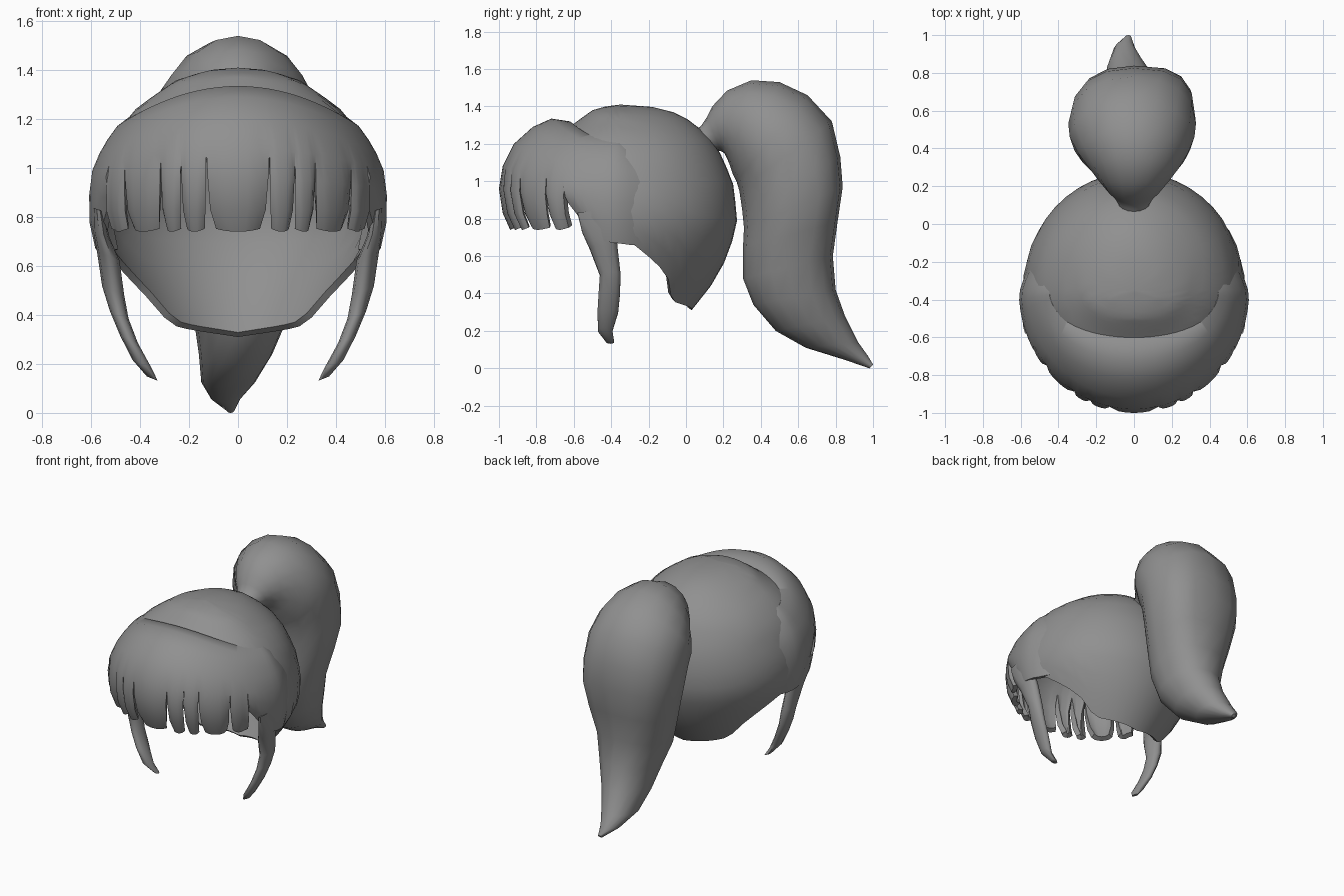
import bpy, bmesh, math
from mathutils import Vector

if "Cube" in bpy.data.objects:
    bpy.data.objects.remove(bpy.data.objects["Cube"])

AXIS_Y = -0.35  # vertical axis of the head shell

hair = bpy.data.materials.new("grey_hair")
hair.diffuse_color = (0.28, 0.28, 0.28, 1)
hair.use_nodes = True
hair.node_tree.nodes["Principled BSDF"].inputs["Base Color"].default_value = hair.diffuse_color


def lerp_table(table, k):
    """Piecewise linear lookup in a list of (key, value), keys ascending."""
    if k <= table[0][0]:
        return table[0][1]
    for (a, va), (b, vb) in zip(table, table[1:]):
        if k <= b:
            return va + (vb - va) * (k - a) / (b - a)
    return table[-1][1]


def finish(name, bm, thickness=0.0, angle=45):
    mesh = bpy.data.meshes.new(name)
    bm.to_mesh(mesh)
    bm.free()
    obj = bpy.data.objects.new(name, mesh)
    bpy.context.collection.objects.link(obj)
    mesh.materials.append(hair)
    bpy.ops.object.select_all(action='DESELECT')
    obj.select_set(True)
    bpy.context.view_layer.objects.active = obj
    if thickness:
        mod = obj.modifiers.new("thickness", 'SOLIDIFY')
        mod.thickness = thickness
        mod.offset = -1
        bpy.ops.object.modifier_apply(modifier=mod.name)
    bpy.ops.object.shade_smooth_by_angle(angle=math.radians(angle))
    return obj


def grid_faces(bm, columns):
    """Bridge neighbouring columns of points, each listed top to bottom."""
    cols = [[bm.verts.new(p) for p in c] for c in columns]
    for a, b in zip(cols, cols[1:]):
        for i in range(len(a) - 1):
            bm.faces.new((a[i], a[i + 1], b[i + 1], b[i]))


def loft(name, sections, sides=14):
    """Closed tube through sections (centre, half axis, half axis, fullness).
    Fullness below 1 squares off the half that faces the first axis."""
    bm = bmesh.new()
    rings = []
    for c, u, v, full in sections:
        ring = []
        for k in range(sides):
            a = 2 * math.pi * k / sides
            cu, cv = math.cos(a), math.sin(a)
            if cu > 0.001 and abs(cv) > 0.001:
                p = full if cv > 0 else (1 + full) / 2
                cu, cv = cu ** p, math.copysign(abs(cv) ** p, cv)
            ring.append(bm.verts.new(c + u * cu + v * cv))
        rings.append(ring)
    for a, b in zip(rings, rings[1:]):
        for k in range(sides):
            n = (k + 1) % sides
            bm.faces.new((a[k], a[n], b[n], b[k]))
    bm.faces.new(rings[0])
    bm.faces.new(rings[-1])
    bmesh.ops.recalc_face_normals(bm, faces=bm.faces)
    return finish(name, bm, angle=60)


# --- Head cap: radii by height for front, side and back; hem height by angle
TOP = 1.41
FRONT = [(.7, .55), (.95, .58), (1.1, .52), (1.2, .41), (1.3, .26),
         (1.33, .22), (1.38, .15), (1.4, .08), (TOP, 0)]
SIDE = [(.31, .32), (.36, .36), (.5, .45), (.6, .51), (.7, .57), (.82, .59),
        (.95, .575), (1.13, .51), (1.25, .41), (1.36, .25), (1.4, .12), (TOP, 0)]
BACK = [(.31, .38), (.5, .53), (.7, .605), (.8, .625), (1.0, .6), (1.2, .51),
        (1.29, .415), (1.33, .36), (1.38, .26), (1.405, .13), (TOP, 0)]
HEM = [(0, 1.25), (45, 1.18), (70, 1.08), (82, .85), (92, .66), (97, .66),
       (105, .6), (118, .5), (130, .36), (145, .34), (180, .31)]

columns = []
for j in range(49):
    deg = -180 + 7.5 * j
    phi = math.radians(deg)
    hem = lerp_table(HEM, abs(deg))
    col = []
    for i in range(15):
        z = TOP - (TOP - hem) * (i / 14) ** 1.7
        depth = lerp_table(FRONT if abs(deg) < 90 else BACK, z)
        col.append((lerp_table(SIDE, z) * math.sin(phi),
                    AXIS_Y - depth * math.cos(phi), z))
    columns.append(col)
bm = bmesh.new()
grid_faces(bm, columns)
bmesh.ops.remove_doubles(bm, verts=bm.verts, dist=0.0005)
finish("head_cap", bm, 0.03)

# --- Fringe: puffed band over the forehead, split into tapered strands
MID = [(.2, 1.27), (.27, 1.32), (.37, 1.335), (.47, 1.29), (.57, 1.2),
       (.63, 1.08), (.65, .96), (.63, .83), (.59, .74)]
EDGE = [(.41, 1.18), (.45, 1.205), (.495, 1.17), (.535, 1.115), (.567, 1.06),
        (.597, .99), (.61, .91), (.608, .82), (.585, .74)]
TAPER = [0, 0, 0, 0, 0, 0, .04, .11, .27]
SINK = [0, 0, 0, 0, 0, 0, .015, .02, .02]
SIDE_HEM = [(62, .88), (67, .82), (73, .74), (80, .68), (95, .66)]
TUCK = [(88, 0), (104, .05)]   # rear ends slide under the cap


def fringe_column(mid, half, u, strand):
    col = []
    # the outermost strands stay joined to the side panels
    tapered = strand and abs(mid + half * u) < 61.9
    for i in range(9):
        deg = mid + half * u * (1 - (TAPER[i] if tapered else 0))
        phi = math.radians(deg)
        w = math.sin(phi) ** 2
        z = MID[i][1] * (1 - w) + EDGE[i][1] * w
        sink = lerp_table(TUCK, abs(deg))
        if strand:
            sink += SINK[i] * u ** 4 if tapered else 0
            if i == 8:
                z += .012 * u * u
        else:
            z += (lerp_table(SIDE_HEM, abs(deg)) - .74) * max(0, (i - 5) / 3)
        col.append(((EDGE[i][0] - sink) * math.sin(phi),
                    AXIS_Y - (MID[i][0] - sink) * math.cos(phi), z))
    return col


bm = bmesh.new()
splits = [-104, -62, -51, -32, -23, -12.5, 12.5, 23, 32, 51, 62, 104]
for lo, hi in zip(splits, splits[1:]):
    is_strand = abs(lo + hi) < 130
    n = 6 if is_strand else 9
    grid_faces(bm, [fringe_column((lo + hi) / 2, (hi - lo) / 2, -1 + 2 * k / n,
                                  is_strand) for k in range(n + 1)])
bmesh.ops.remove_doubles(bm, verts=bm.verts, dist=0.0005)
finish("fringe", bm, 0.035)

# --- Side locks: x, y, z, half width, half depth
LOCK = [(.57, -.475, .83, .022, .11), (.558, -.46, .73, .033, .1),
        (.53, -.44, .64, .046, .078), (.51, -.405, .5, .045, .058),
        (.485, -.41, .4, .038, .06), (.445, -.418, .3, .036, .058),
        (.392, -.432, .2, .038, .04), (.35, -.405, .14, .022, .022)]
for sx, side in ((-1, "left"), (1, "right")):
    loft("side_lock_" + side,
         [(Vector((sx * x, y, z)), Vector((w, 0, w * .4 * sx)), Vector((0, d, 0)), 1)
          for x, y, z, w, d in LOCK], 10)

# --- Ponytail: outer y z, inner y z, half width, sideways shift, fullness
TAIL = [(.02, 1.26, .08, 1.14, .08, 0, 1), (.08, 1.295, .15, 1.165, .085, 0, 1),
        (.11, 1.34, .19, 1.16, .11, 0, 1), (.14, 1.4, .205, 1.15, .14, 0, 1),
        (.22, 1.485, .22, 1.12, .18, 0, 1), (.35, 1.54, .235, 1.085, .235, 0, 1),
        (.5, 1.53, .25, 1.04, .29, -.005, 1), (.65, 1.46, .27, 1.0, .33, -.01, 1),
        (.78, 1.32, .285, .95, .338, -.01, .9),
        (.825, 1.13, .3, .85, .33, -.005, .75), (.838, .97, .31, .75, .315, 0, .68),
        (.81, .78, .305, .65, .28, 0, .7), (.785, .6, .305, .48, .235, 0, .8),
        (.8, .42, .36, .34, .19, .01, .9), (.85, .28, .48, .2, .15, -.01, 1),
        (.92, .14, .64, .11, .11, -.04, 1), (.97, .07, .85, .045, .06, -.05, 1),
        (1.0, .02, .98, .0, .015, -.03, 1)]
sections = []
for ya, za, yb, zb, w, shift, full in TAIL:
    sections.append((Vector((shift, (ya + yb) / 2, (za + zb) / 2)),
                     Vector((0, (ya - yb) / 2, (za - zb) / 2)),
                     Vector((w, 0, 0)), full))
loft("ponytail", sections, 16)
